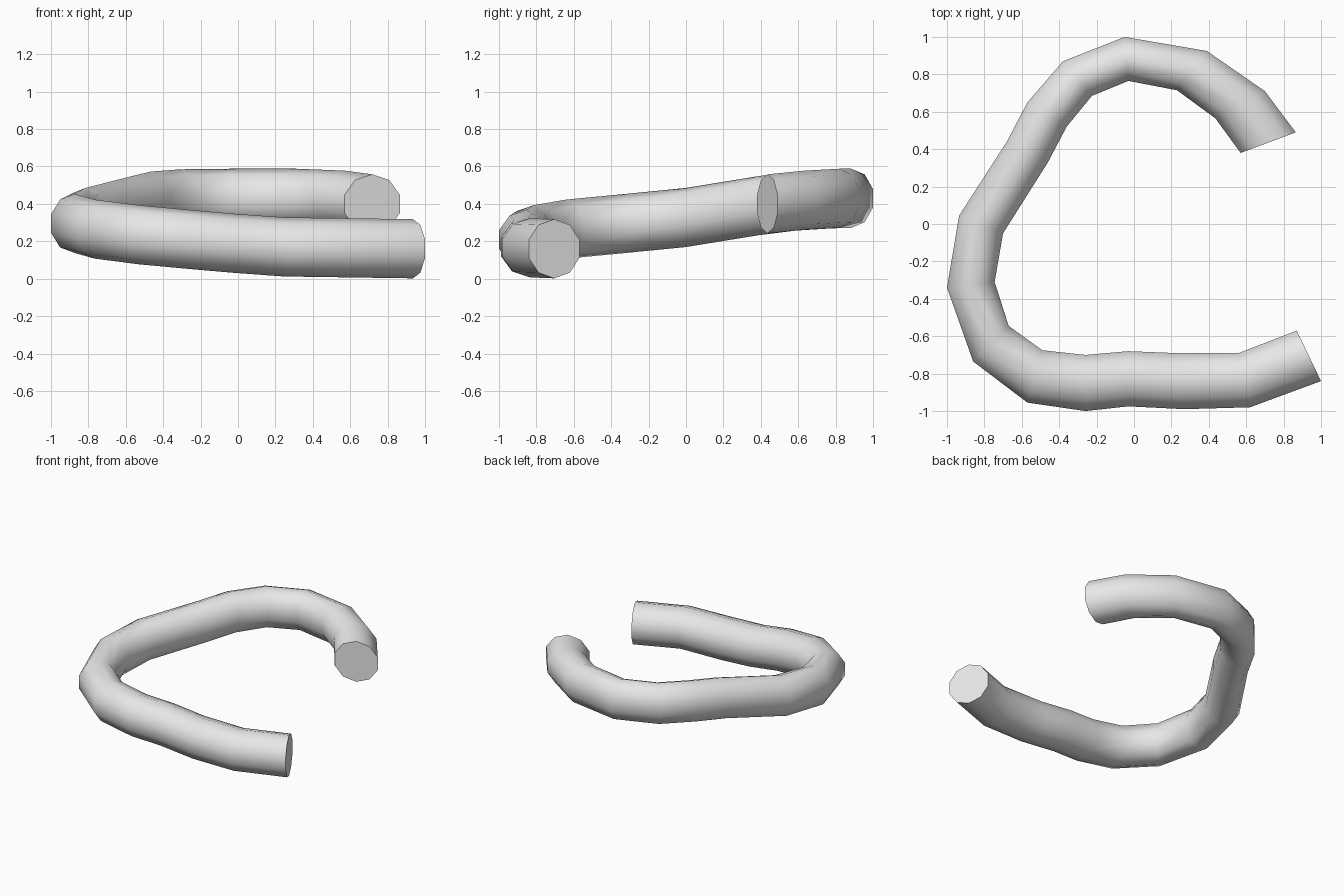
import bpy
import bmesh
import math
from mathutils import Vector

default_cube = bpy.data.objects.get("Cube")
if default_cube:
    bpy.data.objects.remove(default_cube, do_unlink=True)

SIDES = 10
HALF_HEIGHT = 0.158

# Stations along the open hoop: outer x, y, inner x, y, centre height
stations = [
    (1, -.84, .87, -.57, .16),
    (.62, -.98, .56, -.69, .165),
    (.27, -.99, .22, -.69, .17),
    (-.03, -.975, -.03, -.68, .19),
    (-.26, -1, -.26, -.7, .21),
    (-.57, -.955, -.49, -.675, .235),
    (-.86, -.735, -.67, -.545, .265),
    (-1, -.34, -.745, -.31, .295),
    (-.935, .045, -.7, -.05, .327),
    (-.68, .44, -.46, .33, .39),
    (-.57, .65, -.36, .52, .415),
    (-.38, .87, -.225, .685, .427),
    (-.05, 1, -.03, .765, .43),
    (.39, .925, .23, .715, .43),
    (.7, .71, .435, .565, .42),
    (.865, .49, .57, .38, .4),
]


def add_ring(bm, outer_x, outer_y, inner_x, inner_y, height):
    """Add one upright ten-sided cross-section spanning outer to inner."""
    outer = Vector((outer_x, outer_y, height))
    inner = Vector((inner_x, inner_y, height))
    centre = (outer + inner) / 2
    # A corner points straight up, so the sides are flats
    sideways = (outer - inner) / 2 / math.cos(math.pi / SIDES)
    upward = Vector((0, 0, HALF_HEIGHT))
    ring = []
    for i in range(SIDES):
        angle = math.tau * i / SIDES
        ring.append(bm.verts.new(
            centre + sideways * math.sin(angle) + upward * math.cos(angle)))
    return ring


# Bent tube: rings bridged by quads, closed by a flat cap at each end
bm = bmesh.new()
rings = [add_ring(bm, *station) for station in stations]
for near, far in zip(rings, rings[1:]):
    for i in range(SIDES):
        j = (i + 1) % SIDES
        bm.faces.new((near[i], near[j], far[j], far[i]))
bm.faces.new(rings[0])
bm.faces.new(reversed(rings[-1]))
bmesh.ops.recalc_face_normals(bm, faces=bm.faces)

mesh = bpy.data.meshes.new("bent_tube")
bm.to_mesh(mesh)
bm.free()
tube = bpy.data.objects.new("bent_tube", mesh)
bpy.context.collection.objects.link(tube)

# Plain grey surface
colour = (0.8, 0.8, 0.8, 1)
grey = bpy.data.materials.new("light_grey")
grey.use_nodes = True
grey.diffuse_color = colour
for node in grey.node_tree.nodes:
    if node.type == "BSDF_PRINCIPLED":
        node.inputs["Base Color"].default_value = colour
mesh.materials.append(grey)

# Smooth along the tube, crisp around the end caps
bpy.ops.object.select_all(action="DESELECT")
tube.select_set(True)
bpy.context.view_layer.objects.active = tube
bpy.ops.object.shade_smooth_by_angle(angle=math.radians(60))
